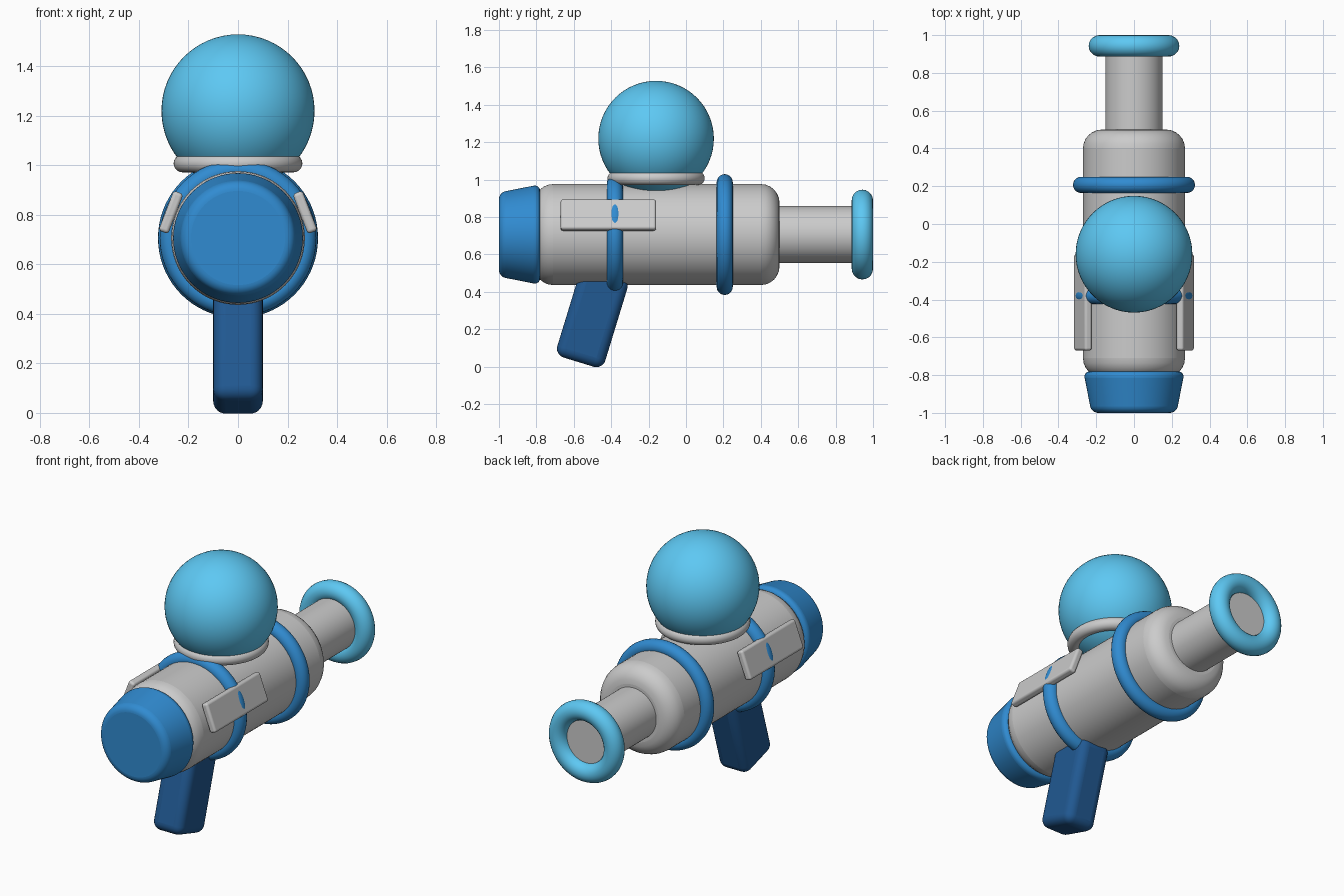
import bpy
from math import radians, sin, cos

if "Cube" in bpy.data.objects:
    bpy.data.objects.remove(bpy.data.objects["Cube"])

AXIS_Z = 0.706  # height of the barrel axis
ALONG_Y = (radians(-90), 0, 0)


def material(name, rgb):
    m = bpy.data.materials.new(name)
    m.diffuse_color = (*rgb, 1)
    m.use_nodes = True
    m.node_tree.nodes["Principled BSDF"].inputs["Base Color"].default_value = m.diffuse_color
    return m


LIGHT = material("light_blue", (0.11, 0.58, 0.90))
MID = material("mid_blue", (0.03, 0.26, 0.64))
DARK = material("dark_blue", (0.015, 0.10, 0.29))


def finish(name, mat=None, bevel=0, segments=6):
    ob = bpy.context.object
    ob.name = name
    if mat:
        ob.data.materials.append(mat)
    if bevel:
        b = ob.modifiers.new("round_edges", 'BEVEL')
        b.width = bevel
        b.segments = segments
        b.limit_method = 'ANGLE'
        b.angle_limit = radians(40)
    bpy.ops.object.shade_smooth_by_angle(angle=radians(35))
    return ob


def drum(name, y0, y1, r0, r1, mat=None, bevel=0):
    bpy.ops.mesh.primitive_cone_add(vertices=72, radius1=r0, radius2=r1, depth=y1 - y0,
                                    location=(0, (y0 + y1) / 2, AXIS_Z), rotation=ALONG_Y)
    return finish(name, mat, bevel)


def ring(name, loc, outer, thick, mat=None, rot=ALONG_Y):
    bpy.ops.mesh.primitive_torus_add(major_radius=outer - thick, minor_radius=thick,
                                     major_segments=72, minor_segments=20,
                                     location=loc, rotation=rot)
    return finish(name, mat)


def block(name, loc, size, rot, mat=None, bevel=0.02):
    bpy.ops.mesh.primitive_cube_add(size=1, location=loc, rotation=rot)
    bpy.context.object.scale = size
    bpy.ops.object.transform_apply(location=False, rotation=False, scale=True)
    return finish(name, mat, bevel)


# Body, nozzle and rear cap along the y axis
drum("body", -0.81, 0.50, 0.27, 0.27, bevel=0.10)
drum("nozzle", 0.40, 0.95, 0.152, 0.152)
drum("rear_cap", -1.0, -0.78, 0.225, 0.268, MID, 0.035)

# Rings around the body and muzzle
ring("muzzle_ring", (0, 0.943, AXIS_Z), 0.24, 0.057, LIGHT)
ring("front_band", (0, 0.207, AXIS_Z), 0.323, 0.043, MID)
ring("rear_band", (0, -0.38, AXIS_Z), 0.316, 0.043, MID)

# Tank sphere and its collar
bpy.ops.mesh.primitive_uv_sphere_add(segments=64, ring_count=32, radius=0.309,
                                     location=(0, -0.16, 1.219))
finish("tank", LIGHT)
ring("tank_collar", (0, -0.16, 1.007), 0.26, 0.036, rot=(0, 0, 0))

# Slanted handle
block("handle", (0, -0.501, 0.263), (0.20, 0.268, 0.50), (radians(-17), 0, 0), DARK, 0.05)

# Tilted side plates, one per side
tilt = radians(21)
for side, label in ((1, "right"), (-1, "left")):
    block(label + "_side_plate",
          (side * 0.29 * cos(tilt), -0.415, AXIS_Z + 0.29 * sin(tilt)),
          (0.042, 0.51, 0.172), (0, -side * tilt, 0), bevel=0.014)
